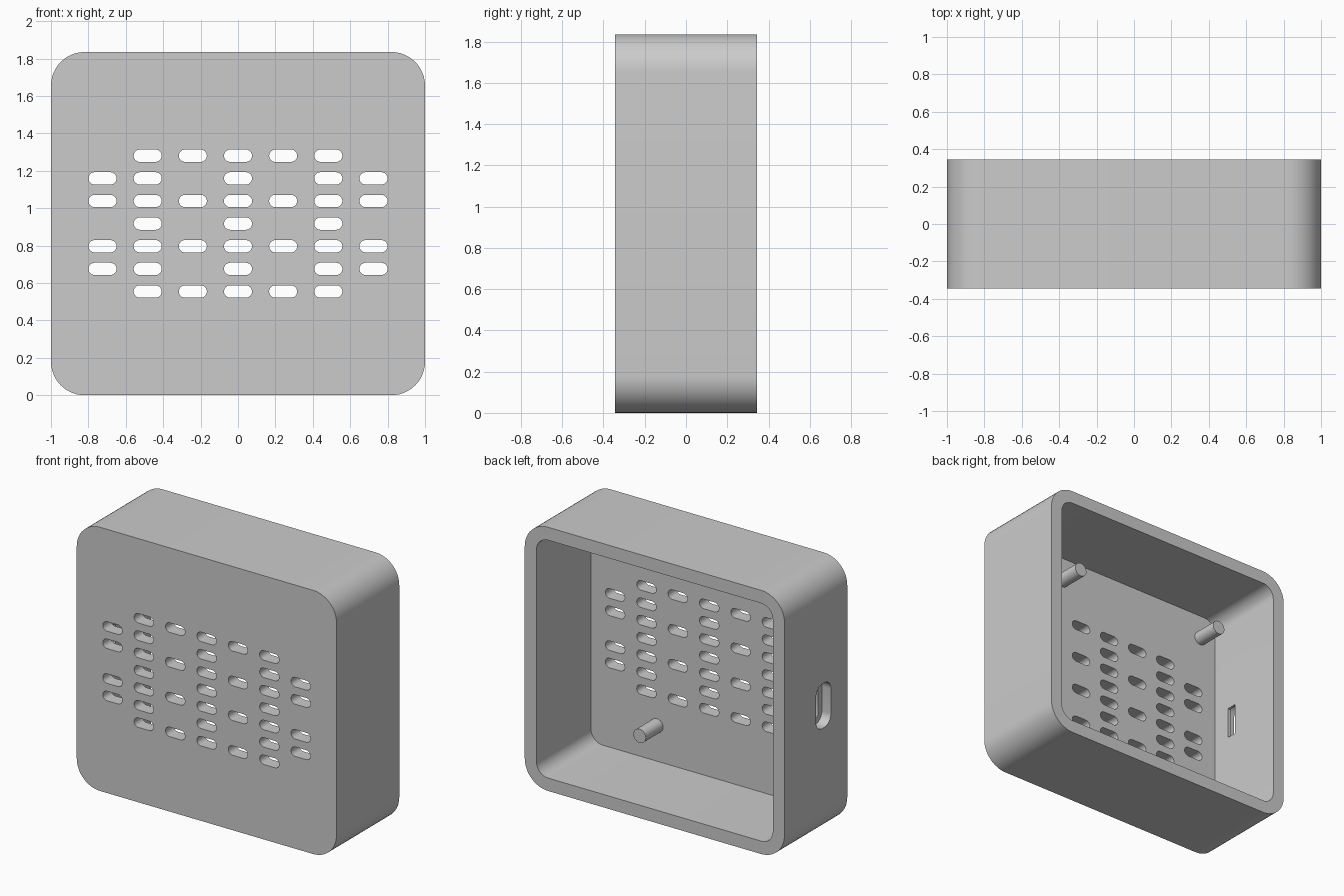
import bpy, bmesh, math

if "Cube" in bpy.data.objects:
    bpy.data.objects.remove(bpy.data.objects["Cube"])

W, H, D = 2.0, 1.835, 0.69      # overall width, height, depth
T, R = 0.09, 0.18               # wall thickness, corner radius
MID = H / 2

grey = bpy.data.materials.new("light_grey")
grey.diffuse_color = (0.6, 0.6, 0.6, 1)
grey.use_nodes = True
grey.node_tree.nodes["Principled BSDF"].inputs["Base Color"].default_value = grey.diffuse_color


def outline(ca, cb, w, h, r, seg):
    """Rounded rectangle (or stadium) centred on (ca, cb)."""
    pts = []
    for k, (sa, sb) in enumerate(((1, 1), (-1, 1), (-1, -1), (1, -1))):
        for i in range(seg + 1):
            t = math.radians(90 * k + 90 * i / seg)
            p = (ca + sa * (w / 2 - r) + r * math.cos(t),
                 cb + sb * (h / 2 - r) + r * math.sin(t))
            if not pts or math.dist(p, pts[-1]) > 1e-5:
                pts.append(p)
    if math.dist(pts[0], pts[-1]) < 1e-5:
        pts.pop()
    return pts


def add_prism(bm, pts, axis, start, end):
    """Extrude an outline along x (outline in y, z) or y (outline in x, z)."""
    def place(a, b, c):
        return (c, a, b) if axis == "x" else (a, c, b)
    lo = [bm.verts.new(place(a, b, start)) for a, b in pts]
    hi = [bm.verts.new(place(a, b, end)) for a, b in pts]
    bm.faces.new(lo)
    bm.faces.new(hi)
    n = len(pts)
    for i in range(n):
        j = (i + 1) % n
        bm.faces.new((lo[i], lo[j], hi[j], hi[i]))


def make_object(name, prisms):
    bm = bmesh.new()
    for prism in prisms:
        add_prism(bm, *prism)
    bmesh.ops.recalc_face_normals(bm, faces=bm.faces)
    mesh = bpy.data.meshes.new(name)
    bm.to_mesh(mesh)
    bm.free()
    mesh.materials.append(grey)
    obj = bpy.data.objects.new(name, mesh)
    bpy.context.collection.objects.link(obj)
    return obj


def activate(obj):
    bpy.ops.object.select_all(action='DESELECT')
    obj.select_set(True)
    bpy.context.view_layer.objects.active = obj


def cut(obj, cutter):
    cutter.hide_render = True
    mod = obj.modifiers.new("cut", 'BOOLEAN')
    mod.operation = 'DIFFERENCE'
    mod.solver = 'EXACT'
    mod.object = cutter
    activate(obj)
    bpy.ops.object.modifier_apply(modifier=mod.name)
    bpy.data.objects.remove(cutter)


# Case: rounded block, hollow and open at the back
case = make_object("case", [(outline(0, MID, W, H, R, 12), "y", -D / 2, D / 2)])
cut(case, make_object("cavity_cutter", [
    (outline(0, MID, W - 2 * T, H - 2 * T, R - T, 10), "y", -D / 2 + T, D)]))

# Vent slots: each column, mirrored about the centre, has its own rows
columns = {0: range(-3, 4), 1: (-3, -1, 1, 3), 2: range(-3, 4), 3: (-2, -1, 1, 2)}
vents = []
for col, rows in columns.items():
    for side in ((1, -1) if col else (1,)):
        for row in rows:
            shape = outline(side * col * 0.2415, MID + row * 0.121,
                            0.15, 0.066, 0.033, 6)
            vents.append((shape, "y", -D / 2 - 0.1, -D / 2 + T + 0.05))
cut(case, make_object("vent_cutter", vents))

# Port in the left wall: wide outer recess, narrow inner opening
PY = -0.083
cut(case, make_object("recess_cutter", [
    (outline(PY, MID, 0.165, 0.31, 0.07, 8), "x", -1.1, -1 + 0.07)]))
cut(case, make_object("port_cutter", [
    (outline(PY, MID, 0.075, 0.22, 0.008, 2), "x", -0.97, -0.85)]))

# Mounting pins standing on the inside of the front wall
pins = [make_object("mounting_pin", [
    (outline(x, z, 0.096, 0.096, 0.048, 8), "y", -D / 2 + T - 0.01, -0.065)])
    for x in (-0.785, 0.403) for z in (0.338, 1.575)]

for obj in [case] + pins:
    activate(obj)
    bpy.ops.object.shade_smooth_by_angle(angle=math.radians(30))
